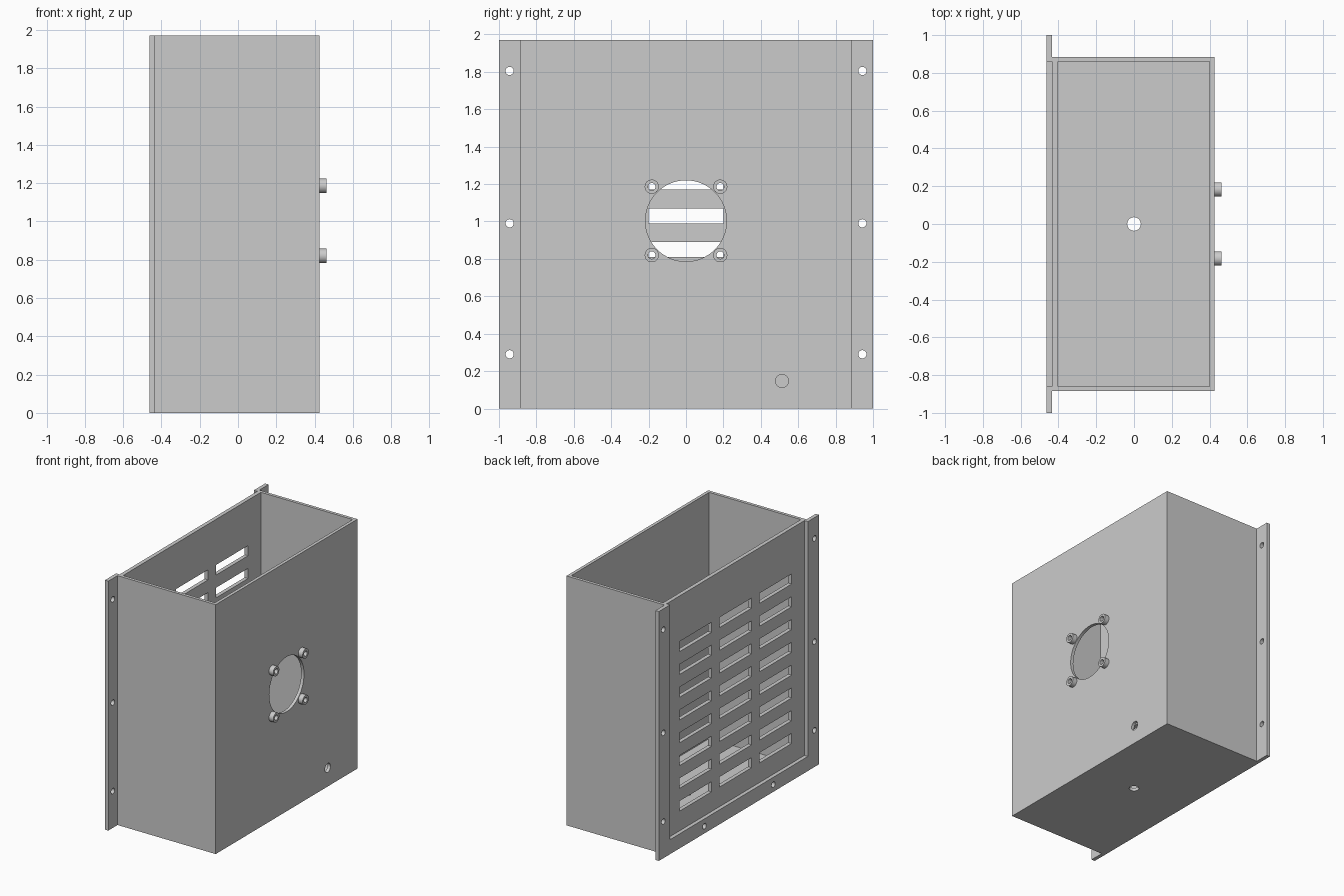
import bpy, bmesh, math
from mathutils import Matrix, Vector

cube = bpy.data.objects.get("Cube")
if cube:
    bpy.data.objects.remove(cube, do_unlink=True)

grey = bpy.data.materials.new("plain grey")
grey.use_nodes = True
grey.diffuse_color = (0.6, 0.6, 0.6, 1)
grey.node_tree.nodes["Principled BSDF"].inputs["Base Color"].default_value = (0.6, 0.6, 0.6, 1)

# Main dimensions
HEIGHT = 1.97
BACK, PANEL, INNER, FACE, TIP = -0.463, -0.433, -0.402, 0.425, 0.463
SIDE, WALL = 0.885, 0.025
IN_Y = SIDE - WALL
FAN_Z = 1.003
BOSSES = [(y, FAN_Z + z) for y in (-0.183, 0.183) for z in (-0.183, 0.183)]


def add_box(bm, x0, x1, y0, y1, z0, z1):
    size = Vector((x1 - x0, y1 - y0, z1 - z0))
    mid = Vector((x0 + x1, y0 + y1, z0 + z1)) / 2
    bmesh.ops.create_cube(bm, size=1, matrix=Matrix.Translation(mid) @ Matrix.Diagonal(size).to_4x4())


def add_rod(bm, x0, x1, y, z, radius, segments=32):
    """Cylinder lying along x."""
    turn = Matrix.Rotation(math.pi / 2, 4, "Y")
    bmesh.ops.create_cone(bm, cap_ends=True, segments=segments, radius1=radius, radius2=radius,
                          depth=x1 - x0, matrix=Matrix.Translation(((x0 + x1) / 2, y, z)) @ turn)


def make(name, bm):
    bmesh.ops.recalc_face_normals(bm, faces=bm.faces)
    mesh = bpy.data.meshes.new(name)
    bm.to_mesh(mesh)
    bm.free()
    mesh.materials.append(grey)
    obj = bpy.data.objects.new(name, mesh)
    bpy.context.collection.objects.link(obj)
    return obj


def activate(obj):
    bpy.ops.object.select_all(action="DESELECT")
    obj.select_set(True)
    bpy.context.view_layer.objects.active = obj


def cut(target, name, bm):
    cutter = make(name, bm)
    cutter.hide_render = True
    mod = target.modifiers.new(name, "BOOLEAN")
    mod.operation, mod.solver, mod.object = "DIFFERENCE", "EXACT", cutter
    activate(target)
    bpy.ops.object.modifier_apply(modifier=mod.name)
    bpy.data.objects.remove(cutter, do_unlink=True)


# Enclosure: box with mounting flanges, extruded from its plan outline
bm = bmesh.new()
half = [(FACE, SIDE), (PANEL, SIDE), (PANEL, 1), (BACK, 1)]
outline = half + [(x, -y) for x, y in reversed(half)]
base = bm.faces.new([bm.verts.new((x, y, 0)) for x, y in outline])
top = bmesh.ops.extrude_face_region(bm, geom=[base])["geom"]
bmesh.ops.translate(bm, vec=(0, 0, HEIGHT), verts=[v for v in top if isinstance(v, bmesh.types.BMVert)])
enclosure = make("enclosure", bm)

# Open-topped cavity
bm = bmesh.new()
add_box(bm, INNER, FACE - WALL, -IN_Y, IN_Y, WALL, HEIGHT + 0.2)
cut(enclosure, "cavity_cutter", bm)

# Recess around the vent panel, leaving a strip along the bottom
bm = bmesh.new()
add_box(bm, BACK - 0.1, PANEL, -IN_Y, IN_Y, 0.115, HEIGHT + 0.2)
cut(enclosure, "recess_cutter", bm)

# Vent slots, flange screw holes and strip screw holes
bm = bmesh.new()
for row in range(8):
    z = 0.27 + 0.18 * row
    for y in (-0.5, 0, 0.5):
        add_box(bm, BACK - 0.1, INNER + 0.05, y - 0.2, y + 0.2, z, z + 0.08)
for y in (-0.943, 0.943):
    for z in (0.29, 0.99, 1.805):
        add_rod(bm, BACK - 0.1, INNER + 0.05, y, z, 0.022)
for y in (-0.43, 0.43):
    add_rod(bm, BACK - 0.1, INNER + 0.05, y, 0.057, 0.022)
cut(enclosure, "vent_cutter", bm)

# Fan opening, boss bores, cable hole and floor hole
bm = bmesh.new()
add_rod(bm, FACE - 0.1, FACE + 0.1, 0, FAN_Z, 0.217, 64)
for y, z in BOSSES:
    add_rod(bm, FACE - 0.1, FACE + 0.1, y, z, 0.02)
add_rod(bm, FACE - 0.1, FACE + 0.1, 0.513, 0.147, 0.035)
bmesh.ops.create_cone(bm, cap_ends=True, segments=32, radius1=0.036, radius2=0.036, depth=0.2)
cut(enclosure, "opening_cutter", bm)

# Hollow fan mounting bosses
parts = [enclosure]
for i, (y, z) in enumerate(BOSSES):
    bm = bmesh.new()
    add_rod(bm, FACE - 0.005, TIP, y, z, 0.038)
    boss = make(f"fan_boss_{i + 1}", bm)
    bm = bmesh.new()
    add_rod(bm, FACE - 0.1, TIP + 0.1, y, z, 0.02)
    cut(boss, "bore_cutter", bm)
    parts.append(boss)

for part in parts:
    activate(part)
    bpy.ops.object.shade_smooth_by_angle(angle=math.radians(30))
